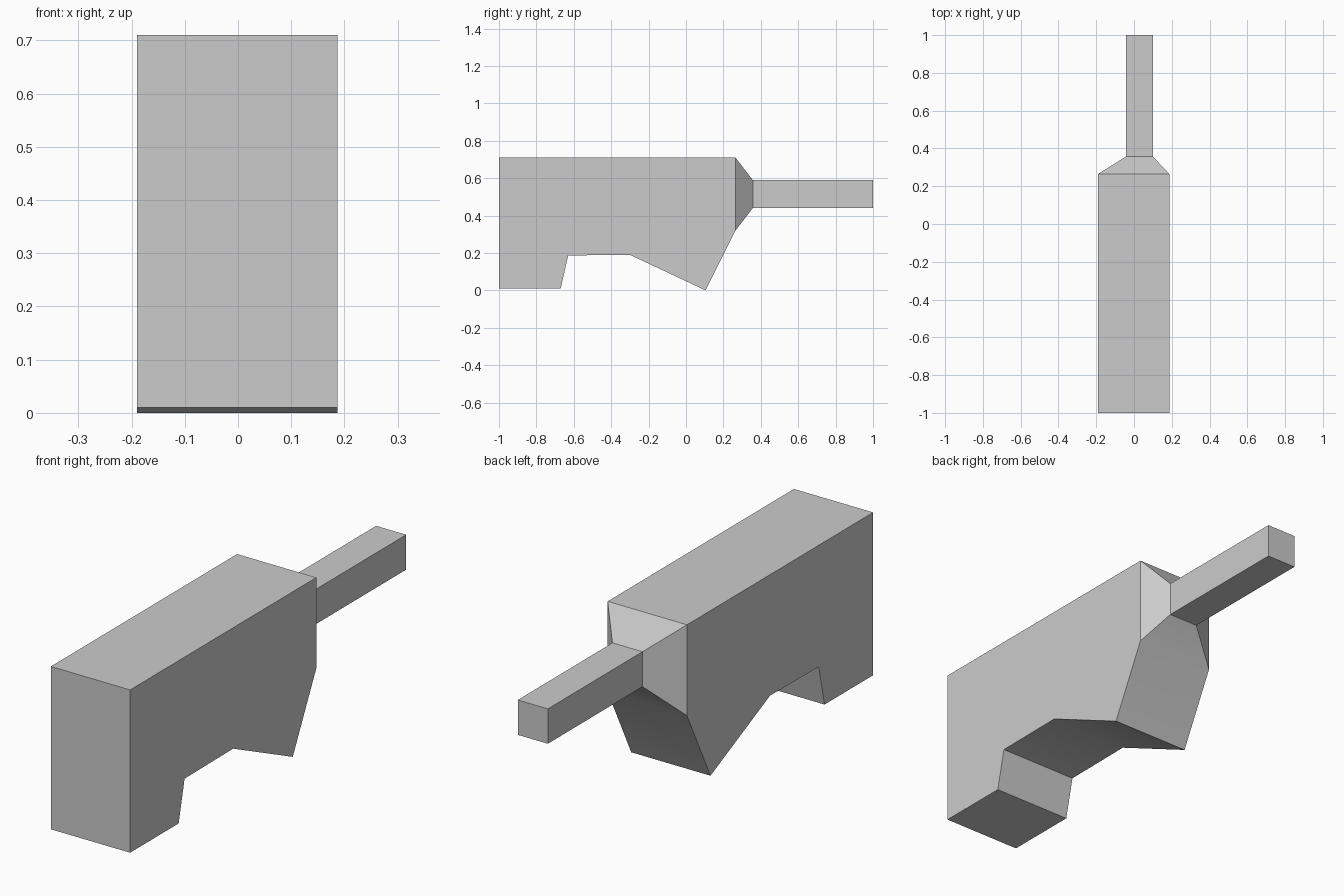
import bpy
import bmesh
import math

cube = bpy.data.objects.get("Cube")
if cube:
    bpy.data.objects.remove(cube, do_unlink=True)

# Single flat colour
grey = bpy.data.materials.new("light grey")
grey.use_nodes = True
colour = (0.6, 0.6, 0.6, 1)
grey.diffuse_color = colour
grey.node_tree.nodes["Principled BSDF"].inputs["Base Color"].default_value = colour

LEFT, RIGHT = 0.187, -0.19
# Side outline (y, z); the last edge is the upright rear end
outline = [(0.265, 0.71), (-1, 0.71), (-1, 0.01), (-0.67, 0.01),
           (-0.63, 0.187), (-0.3, 0.19), (0.105, 0), (0.265, 0.32)]

bm = bmesh.new()


def extrude(face):
    """Extrude one face and return the new cap, removing the old face."""
    cap = bmesh.ops.extrude_discrete_faces(bm, faces=[face])["faces"][0]
    return cap


# Main block: side outline swept across the width
side = bm.faces.new([bm.verts.new((RIGHT, y, z)) for y, z in outline])
swept = bmesh.ops.extrude_face_region(bm, geom=[side])["geom"]
for v in swept:
    if isinstance(v, bmesh.types.BMVert):
        v.co.x = LEFT
bmesh.ops.recalc_face_normals(bm, faces=bm.faces[:])

# Tapered collar: rear end narrowed to the bar's cross-section
rear = next(f for f in bm.faces if all(abs(v.co.y - 0.265) < 0.001 for v in f.verts))
collar = extrude(rear)
for v in collar.verts:
    v.co.x = 0.1 if v.co.x > 0 else -0.043
    v.co.z = 0.59 if v.co.z > 0.5 else 0.44
    v.co.y = 0.357

# Rear bar
bar = extrude(collar)
for v in bar.verts:
    v.co.y = 1

bmesh.ops.recalc_face_normals(bm, faces=bm.faces[:])
mesh = bpy.data.meshes.new("block_with_bar")
bm.to_mesh(mesh)
bm.free()
mesh.materials.append(grey)

body = bpy.data.objects.new("block_with_bar", mesh)
bpy.context.collection.objects.link(body)
bpy.ops.object.select_all(action="DESELECT")
body.select_set(True)
bpy.context.view_layer.objects.active = body
bpy.ops.object.shade_smooth_by_angle(angle=math.radians(30))
